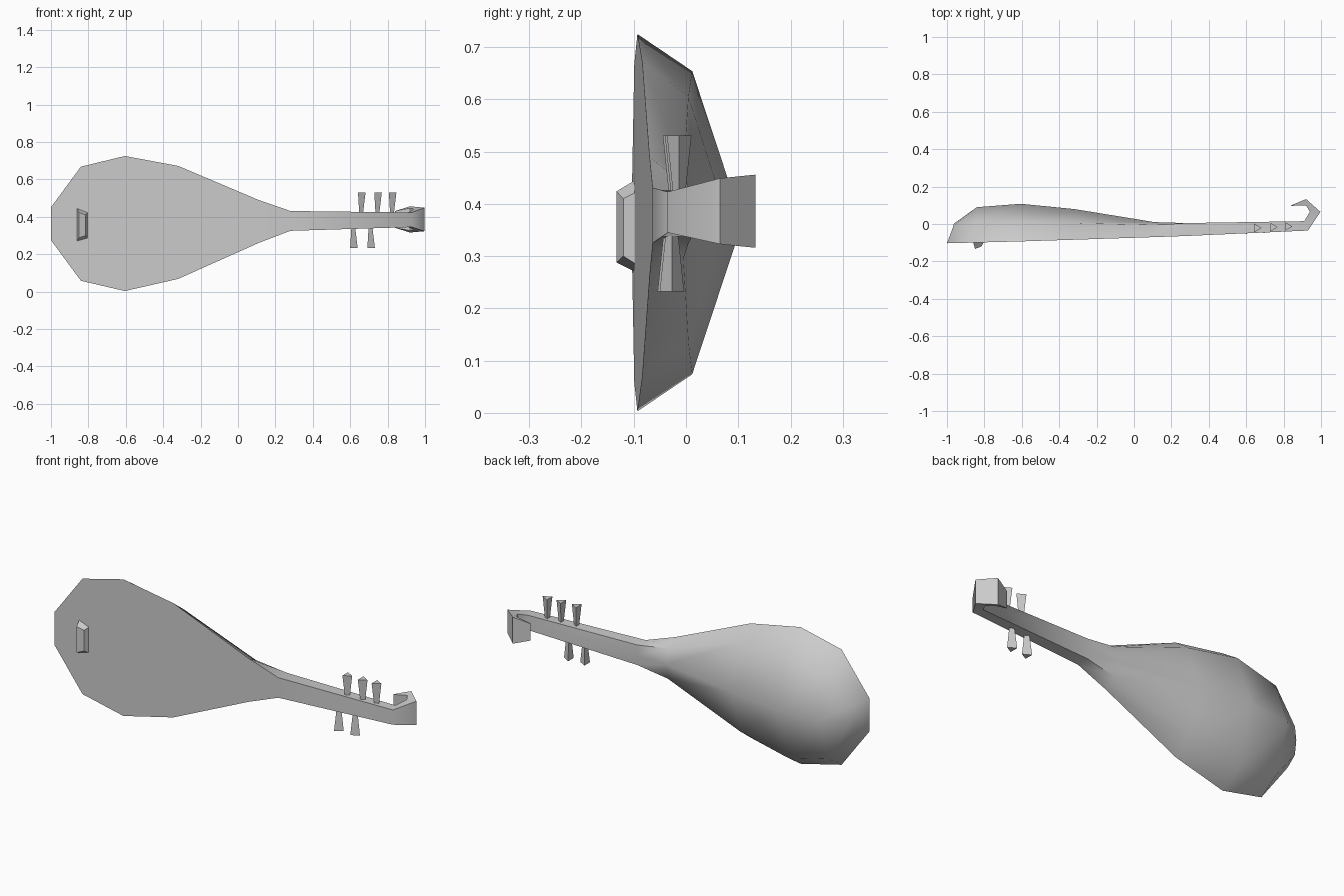
import bpy, bmesh, math
from mathutils import Matrix

if "Cube" in bpy.data.objects:
    bpy.data.objects.remove(bpy.data.objects["Cube"])

grey = bpy.data.materials.new("plain grey")
grey.use_nodes = True
COLOUR = (0.6, 0.6, 0.6, 1)
grey.diffuse_color = COLOUR
grey.node_tree.nodes["Principled BSDF"].inputs["Base Color"].default_value = COLOUR


def finish(bm, name, smooth=None):
    bmesh.ops.recalc_face_normals(bm, faces=bm.faces)
    mesh = bpy.data.meshes.new(name)
    bm.to_mesh(mesh)
    bm.free()
    mesh.materials.append(grey)
    obj = bpy.data.objects.new(name, mesh)
    bpy.context.collection.objects.link(obj)
    if smooth:
        bpy.ops.object.select_all(action="DESELECT")
        obj.select_set(True)
        bpy.context.view_layer.objects.active = obj
        bpy.ops.object.shade_smooth_by_angle(angle=math.radians(smooth))
    return obj


def loft(name, rings, smooth=None):
    """Skin closed rings of points and cap both ends."""
    bm = bmesh.new()
    loops = [[bm.verts.new(p) for p in ring] for ring in rings]
    n = len(loops[0])
    for a, b in zip(loops, loops[1:]):
        for i in range(n):
            j = (i + 1) % n
            bm.faces.new((a[i], a[j], b[j], b[i]))
    bm.faces.new(loops[0])
    bm.faces.new(loops[-1])
    return finish(bm, name, smooth)


def section(xf, yf, half, xb, y_side, half_back, y_ridge, z):
    """Flat front edge, two shoulders and a central ridge behind."""
    return [(xf, yf, z + half), (xb, y_side, z + half_back), (xb, y_ridge, z),
            (xb, y_side, z - half_back), (xf, yf, z - half)]


# Pear-shaped body running into the neck and the curled head
stations = [
    (-1.0, -0.103, 0.088, -0.965, -0.01, 0.075, 0.0, 0.363),
    (-0.84, -0.099, 0.305, -0.84, 0.005, 0.235, 0.09, 0.363),
    (-0.605, -0.093, 0.361, -0.605, 0.012, 0.29, 0.108, 0.364),
    (-0.32, -0.084, 0.302, -0.32, 0.005, 0.235, 0.08, 0.37),
    (0.11, -0.07, 0.115, 0.11, -0.005, 0.08, 0.01, 0.375),
    (0.28, -0.064, 0.053, 0.28, 0.005, 0.053, 0.005, 0.378),
    (0.93, -0.035, 0.039, 0.91, 0.015, 0.039, 0.015, 0.384),
    (0.997, 0.065, 0.063, 0.94, 0.065, 0.055, 0.065, 0.386),
    (0.92, 0.133, 0.07, 0.92, 0.1, 0.06, 0.1, 0.386),
    (0.84, 0.1, 0.045, 0.842, 0.097, 0.045, 0.097, 0.386),
]
loft("body_neck_and_head", [section(*s) for s in stations], 60)

# Bridge: a tapered block on the front
base = [(-0.86, -0.098, s) for s in (0.445, 0.27)] + [(-0.803, -0.096, s) for s in (0.285, 0.422)]
top = [(-0.85, -0.133, s) for s in (0.424, 0.288)] + [(-0.815, -0.12, s) for s in (0.3, 0.41)]
loft("bridge", [base, top])

# Three-sided tuning pegs, flared outward
pegs = [(0.655, -0.021, 1), (0.742, -0.017, 1), (0.82, -0.013, 1),
        (0.613, -0.031, -1), (0.705, -0.027, -1)]
for k, (x, y, side) in enumerate(pegs):
    bm = bmesh.new()
    bmesh.ops.create_cone(bm, cap_ends=True, segments=3, radius1=0.012, radius2=0.027, depth=0.125)
    apex = max(bm.verts, key=lambda v: v.co.xy.length)
    turn = -math.atan2(apex.co.y, apex.co.x)
    bmesh.ops.rotate(bm, verts=bm.verts, matrix=Matrix.Rotation(turn, 3, "Z"))
    for v in bm.verts:
        v.co.z *= side
    z = 0.531 - 0.0625 if side > 0 else 0.232 + 0.0625
    bmesh.ops.translate(bm, verts=bm.verts, vec=(x, y, z))
    finish(bm, f"tuning_peg_{k + 1}")
